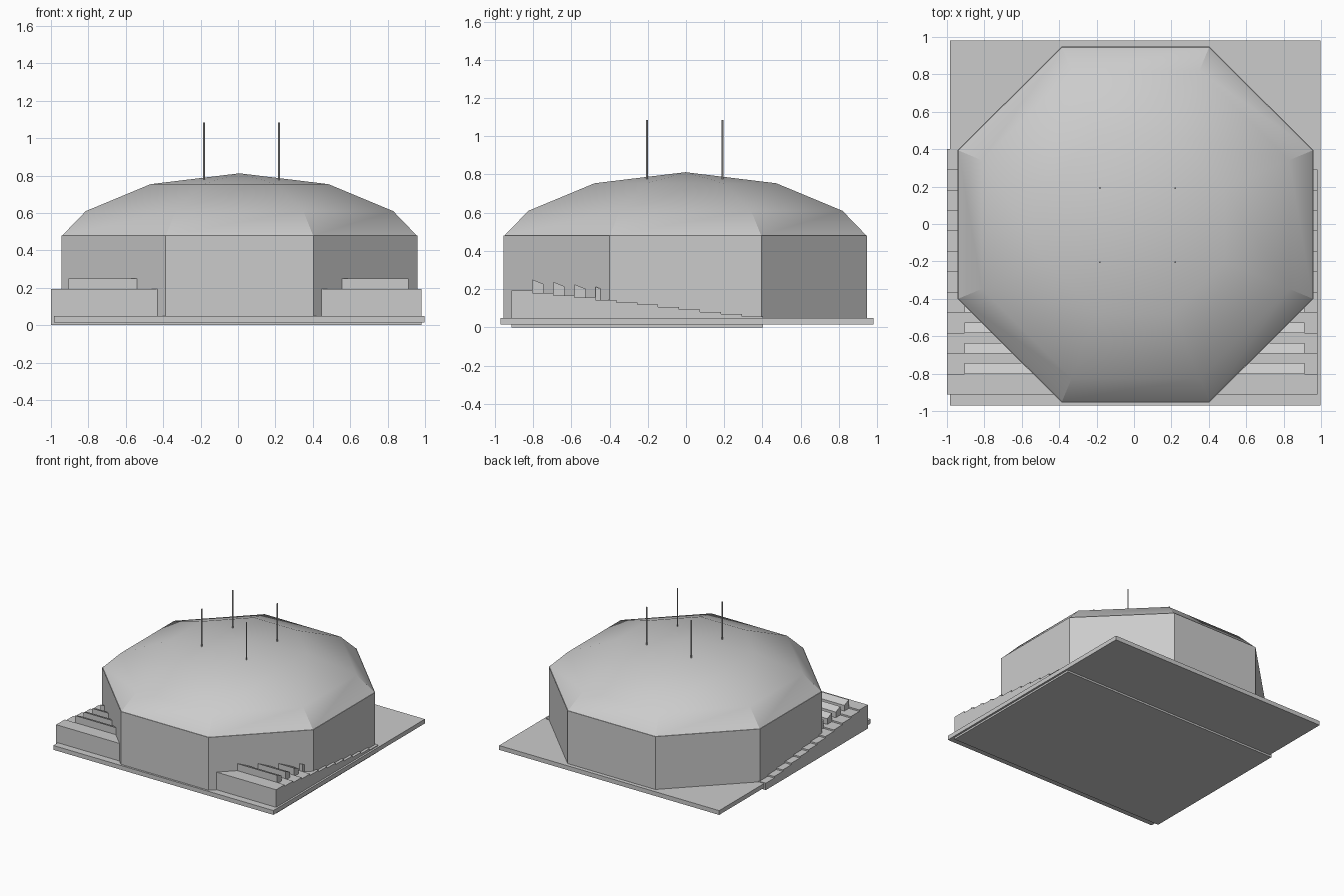
import bpy, bmesh, math
from mathutils import Vector

if "Cube" in bpy.data.objects:
    bpy.data.objects.remove(bpy.data.objects["Cube"])

grey = bpy.data.materials.new("concrete grey")
grey.diffuse_color = (0.6, 0.6, 0.6, 1)
grey.use_nodes = True
grey.node_tree.nodes["Principled BSDF"].inputs["Base Color"].default_value = grey.diffuse_color


def finish(name, bm):
    bmesh.ops.recalc_face_normals(bm, faces=bm.faces)
    me = bpy.data.meshes.new(name)
    bm.to_mesh(me)
    bm.free()
    me.materials.append(grey)
    ob = bpy.data.objects.new(name, me)
    bpy.context.collection.objects.link(ob)
    return ob


def extrude_x(name, profile, x0, x1):
    """Prism along x from a (y, z) profile."""
    bm = bmesh.new()
    face = bm.faces.new([bm.verts.new((x0, y, z)) for y, z in profile])
    geo = bmesh.ops.extrude_face_region(bm, geom=[face])["geom"]
    bmesh.ops.translate(bm, vec=(x1 - x0, 0, 0),
                        verts=[g for g in geo if isinstance(g, bmesh.types.BMVert)])
    return finish(name, bm)


CX, CY = 0.008, -0.003
OCT = [(-0.395, -0.951), (0.395, -0.951), (0.951, -0.398), (0.951, 0.398),
       (0.395, 0.951), (-0.395, 0.951), (-0.951, 0.398), (-0.951, -0.398)]


def octagon_stack(name, rings, apex=None):
    """Octagon rings given as (scale, z), optionally closed to a point."""
    bm = bmesh.new()
    loops = [[bm.verts.new((CX + x * s, CY + y * s, z)) for x, y in OCT]
             for s, z in rings]
    for a, b in zip(loops, loops[1:]):
        for i in range(8):
            j = (i + 1) % 8
            bm.faces.new((a[i], a[j], b[j], b[i]))
    bm.faces.new(loops[0][::-1])
    if apex is None:
        bm.faces.new(loops[-1])
    else:
        tip = bm.verts.new((CX, CY, apex))
        for i in range(8):
            bm.faces.new((loops[-1][i], loops[-1][(i + 1) % 8], tip))
    return finish(name, bm)


# ground plate
extrude_x("ground_plate", [(-0.97, 0.015), (0.98, 0.015), (0.98, 0.05), (-0.97, 0.05)],
          -0.985, 0.998)

# stepped terrace running through the hall, descending to the back
Y0, STEP, N = -0.912, 0.1095, 12
heights = [0.193 - 0.0124 * i for i in range(N)]
prof = [(Y0 + STEP * N, 0.0), (Y0, 0.0)]
for i, h in enumerate(heights):
    prof += [(Y0 + STEP * i, h), (Y0 + STEP * (i + 1), h)]
extrude_x("terrace_steps", prof, -1.0, 0.982)

# wedge-topped benches on the steps
for i in range(1, 5):
    y, h = Y0 + STEP * i, heights[i]
    extrude_x("bench_%d" % i,
              [(y, h - 0.01), (y + 0.058, h - 0.01), (y + 0.058, h + 0.046), (y, h + 0.07)],
              -0.905, 0.912)

# octagonal hall walls and faceted dome roof
octagon_stack("hall_walls", [(1, 0.03), (1, 0.48)])
roof = octagon_stack("dome_roof", [(0.996, 0.48), (0.864, 0.61), (0.5, 0.754)], 0.812)
bpy.context.view_layer.objects.active = roof
roof.select_set(True)
bpy.ops.object.shade_smooth_by_angle(angle=math.radians(30))
roof.select_set(False)

# four roof masts
for x in (-0.182, 0.22):
    for y in (-0.205, 0.192):
        bm = bmesh.new()
        bmesh.ops.create_cone(bm, cap_ends=True, segments=8, radius1=0.005,
                              radius2=0.005, depth=0.315)
        bmesh.ops.translate(bm, vec=Vector((x, y, 0.9275)), verts=bm.verts)
        finish("roof_mast", bm)
